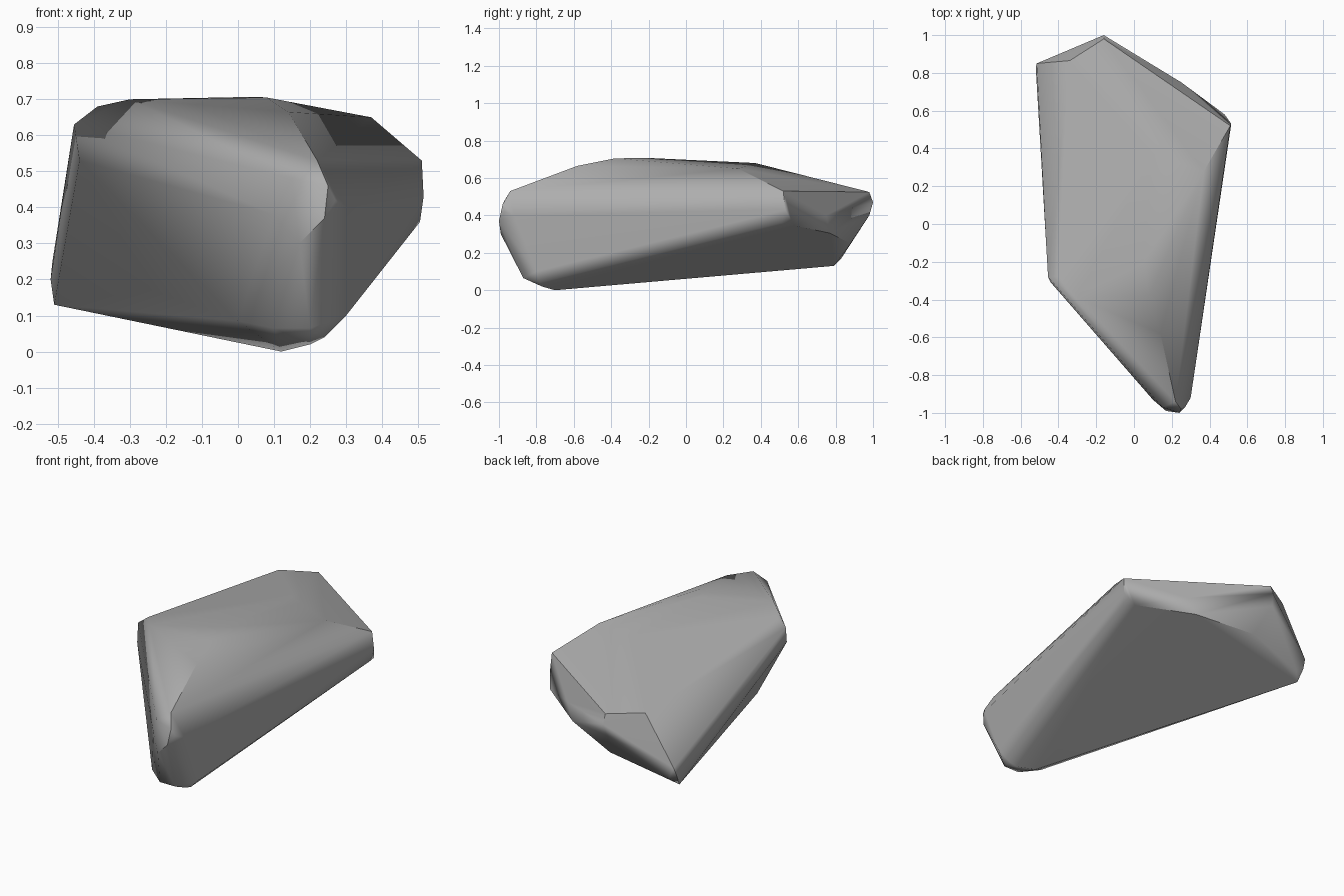
import bpy
import bmesh
import math

# Remove the default object
default_object = bpy.data.objects.get("Cube")
if default_object:
    bpy.data.objects.remove(default_object, do_unlink=True)


def make_material(name, colour):
    material = bpy.data.materials.new(name)
    material.use_nodes = True
    material.diffuse_color = colour
    shader = next(n for n in material.node_tree.nodes if n.type == "BSDF_PRINCIPLED")
    shader.inputs["Base Color"].default_value = colour
    shader.inputs["Roughness"].default_value = 0.9
    return material


# Corner groups of the boulder, each one a worn edge or tip
front_tip = [
    (0.22, -0.94, 0.53), (0.25, -0.98, 0.46), (0.24, -1.0, 0.37),
    (0.17, -0.99, 0.3), (0.3, -0.92, 0.4), (0.27, -0.97, 0.42),
    (0.1, -0.93, 0.38), (0.15, -0.97, 0.48),
]
front_foot = [
    (0.1, -0.87, 0.065), (0.2, -0.87, 0.065), (0.0, -0.8, 0.085),
    (0.3, -0.8, 0.1), (0.24, -0.78, 0.04), (0.2, -0.77, 0.02), (0.12, -0.7, 0.0),
]
left_shoulder = [
    (-0.455, -0.28, 0.63), (-0.44, -0.31, 0.53), (-0.39, -0.28, 0.68), (-0.3, -0.39, 0.7),
]
top_ridge = [
    (0.14, -0.58, 0.665), (0.08, -0.38, 0.705), (0.05, -0.2, 0.707),
    (0.37, 0.28, 0.65), (0.1, 0.37, 0.68),
]
right_corner = [
    (0.51, 0.52, 0.53), (0.515, 0.53, 0.43), (0.505, 0.51, 0.36), (0.48, 0.58, 0.345),
]
back_tip = [
    (-0.16, 0.98, 0.525), (-0.16, 1.0, 0.47), (-0.17, 0.98, 0.4),
    (-0.34, 0.865, 0.535), (0.2, 0.77, 0.305), (0.25, 0.75, 0.4), (-0.12, 0.88, 0.25),
]
back_foot = [
    (-0.515, 0.85, 0.25), (-0.52, 0.83, 0.2), (-0.51, 0.79, 0.13), (-0.47, 0.83, 0.17),
]
underside = [(-0.24, -0.32, 0.17)]

# Wrap one convex skin around all of the corners
mesh = bpy.data.meshes.new("boulder")
bm = bmesh.new()
for group in (front_tip, front_foot, left_shoulder, top_ridge,
              right_corner, back_tip, back_foot, underside):
    for corner in group:
        bm.verts.new(corner)
hull = bmesh.ops.convex_hull(bm, input=bm.verts[:])
unused = {item for item in hull["geom_interior"] + hull["geom_unused"]
          if isinstance(item, bmesh.types.BMVert)}
bmesh.ops.delete(bm, geom=list(unused), context="VERTS")
bmesh.ops.recalc_face_normals(bm, faces=bm.faces[:])
bm.to_mesh(mesh)
bm.free()

boulder = bpy.data.objects.new("boulder", mesh)
bpy.context.collection.objects.link(boulder)
mesh.materials.append(make_material("stone grey", (0.42, 0.42, 0.42, 1.0)))

# Soft shading over worn edges, crisp on the hard breaks
bpy.ops.object.select_all(action="DESELECT")
boulder.select_set(True)
bpy.context.view_layer.objects.active = boulder
bpy.ops.object.shade_smooth_by_angle(angle=math.radians(40))

# Let the broad faces dominate the shading
weighting = boulder.modifiers.new("broad faces", "WEIGHTED_NORMAL")
weighting.keep_sharp = True
weighting.weight = 75
